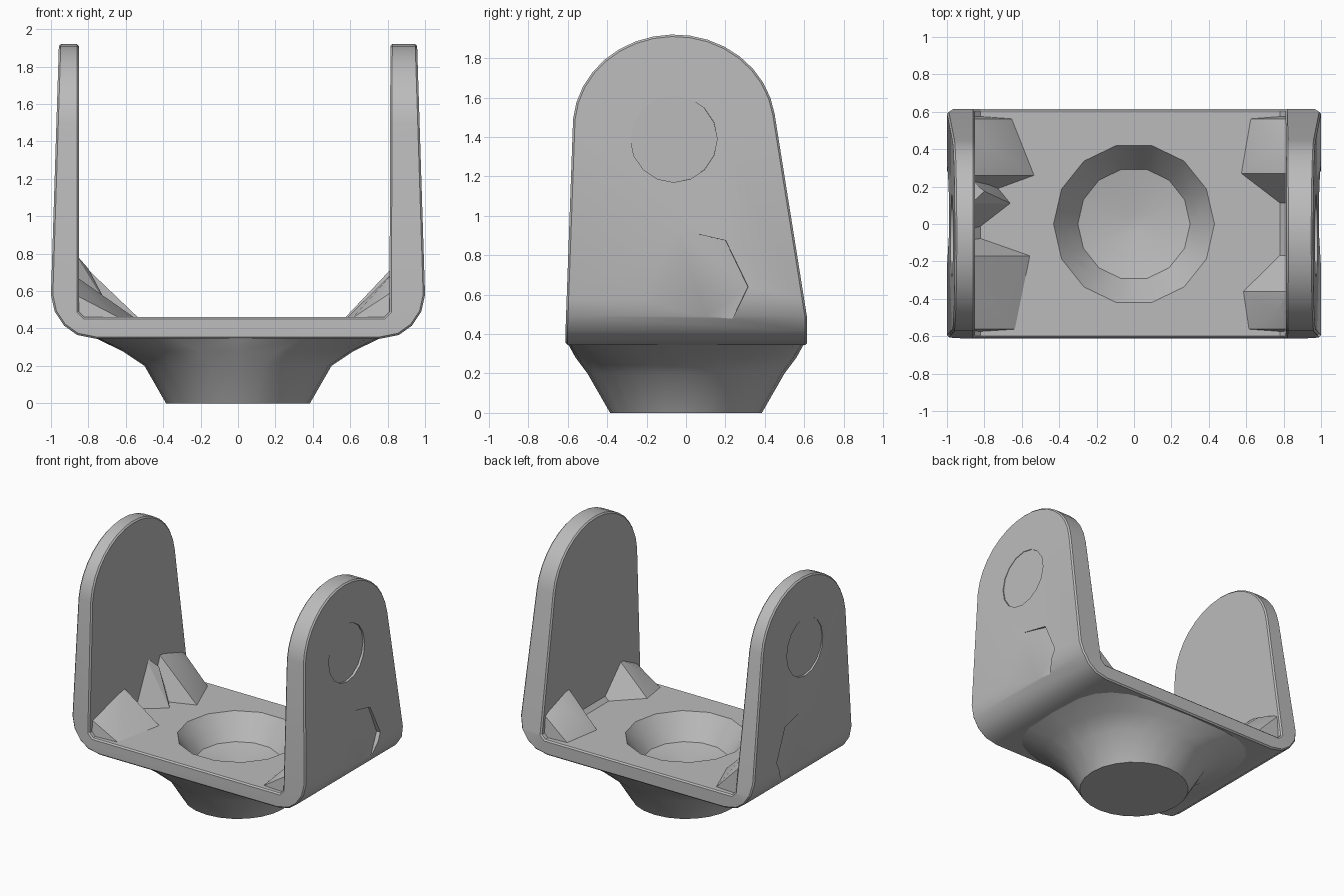
import bpy, bmesh, math
from mathutils import Matrix, Vector

if "Cube" in bpy.data.objects:
    bpy.data.objects.remove(bpy.data.objects["Cube"], do_unlink=True)

grey = bpy.data.materials.new("plain_grey")
grey.use_nodes = True
grey.diffuse_color = (0.5, 0.5, 0.5, 1)
for node in grey.node_tree.nodes:
    if node.type == 'BSDF_PRINCIPLED':
        node.inputs["Base Color"].default_value = (0.5, 0.5, 0.5, 1)


def finish(name, bm):
    bmesh.ops.recalc_face_normals(bm, faces=bm.faces)
    mesh = bpy.data.meshes.new(name)
    bm.to_mesh(mesh)
    bm.free()
    mesh.materials.append(grey)
    obj = bpy.data.objects.new(name, mesh)
    bpy.context.collection.objects.link(obj)
    return obj


def prism(name, outline, direction):
    """Extrude a closed outline of 3D points along a direction."""
    bm = bmesh.new()
    face = bm.faces.new([bm.verts.new(p) for p in outline])
    new = bmesh.ops.extrude_face_region(bm, geom=[face])["geom"]
    bmesh.ops.translate(bm, vec=direction,
                        verts=[g for g in new if isinstance(g, bmesh.types.BMVert)])
    return finish(name, bm)


def loft(name, rings):
    """Skin a stack of equal rings and cap both ends."""
    bm = bmesh.new()
    loops = [[bm.verts.new(p) for p in ring] for ring in rings]
    n = len(loops[0])
    for a, b in zip(loops, loops[1:]):
        for i in range(n):
            j = (i + 1) % n
            bm.faces.new((a[i], a[j], b[j], b[i]))
    bm.faces.new(loops[0])
    bm.faces.new(loops[-1])
    return finish(name, bm)


def hull(name, points):
    bm = bmesh.new()
    for p in points:
        bm.verts.new(p)
    bmesh.ops.convex_hull(bm, input=bm.verts)
    return finish(name, bm)


def apply(obj, kind, **settings):
    mod = obj.modifiers.new(kind.lower(), kind)
    for key, value in settings.items():
        setattr(mod, key, value)
    bpy.context.view_layer.objects.active = obj
    bpy.ops.object.modifier_apply(modifier=mod.name)


def cut(obj, cutter, operation='DIFFERENCE'):
    apply(obj, 'BOOLEAN', object=cutter, operation=operation, solver='EXACT')


def oval(rx, ry, z, sides, square=1.0):
    """Ring of points; square below 1 pushes it towards a rectangle."""
    ring = []
    for i in range(sides):
        a = 2 * math.pi * i / sides
        c, s = math.cos(a), math.sin(a)
        ring.append((rx * math.copysign(abs(c) ** square, c),
                     ry * math.copysign(abs(s) ** square, s), z))
    return ring


# U-shaped bracket: front profile trimmed by the rounded side profile
outer = [(0.955, 2), (1, 0.58), (0.98, 0.49), (0.93, 0.415), (0.86, 0.365), (0.76, 0.345)]
section = ([(-x, z) for x, z in outer] + outer[::-1]
           + [(0.815, 2), (0.81, 0.49), (0.78, 0.46), (-0.82, 0.46), (-0.85, 0.49), (-0.85, 2)])
bracket = prism("bracket", [(x, -0.8, z) for x, z in section], Vector((0, 1.6, 0)))

side = [(0.615, 0), (0.615, 0.48)]
for i in range(17):
    a = math.radians(8 + 167 * i / 16)
    side.append((-0.06 + 0.515 * math.cos(a), 1.45 + 0.47 * math.sin(a)))
side += [(-0.612, 0.4), (-0.612, 0)]
trim = prism("side_trim", [(-1.2, y, z) for y, z in side], Vector((2.4, 0, 0)))
cut(bracket, trim, 'INTERSECT')
apply(bracket, 'BEVEL', width=0.028, segments=1, limit_method='ANGLE',
      angle_limit=math.radians(60))

# Flared hub under the floor
hub = loft("hub", [oval(0.385, 0.385, 0, 24), oval(0.5, 0.5, 0.2, 24, 0.95),
                   oval(0.62, 0.56, 0.28, 24, 0.8), oval(0.77, 0.6, 0.352, 24, 0.55),
                   oval(0.75, 0.58, 0.38, 24, 0.55)])

# Bowl sunk through the floor into the hub
bowl = loft("bowl_cutter", [oval(0.435, 0.435, 0.5, 14), oval(0.43, 0.43, 0.46, 14),
                            oval(0.3, 0.3, 0.28, 14), oval(0.05, 0.05, 0.23, 14)])
cut(bracket, bowl)
cut(hub, bowl)
cutters = [trim, bowl]

# Shallow tilted dents on the outside of both arms
for s in (-1, 1):
    for y, z, x, radius, sides, tilt in ((-0.06, 1.39, 0.963, 0.22, 16, 0.02),
                                         (0.02, 0.64, 0.985, 0.3, 7, 0.06)):
        bm = bmesh.new()
        bmesh.ops.create_cone(bm, cap_ends=True, segments=sides,
                              radius1=radius, radius2=radius, depth=0.2)
        bmesh.ops.transform(bm, verts=bm.verts, matrix=(
            Matrix.Translation((s * (x + 0.1), y, z))
            @ Matrix.Rotation(s * tilt, 4, 'Z') @ Matrix.Rotation(math.pi / 2, 4, 'Y')))
        dent = finish("dent_cutter", bm)
        cut(bracket, dent)
        cutters.append(dent)
for cutter in cutters:
    bpy.data.objects.remove(cutter, do_unlink=True)

# Faceted corner gussets: side, near y, far y, ridge y, reach, far reach, height
parts = [bracket, hub]
for name, s, near, far, ridge, reach, far_reach, top in (
        ("left_back", 1, 0.06, 0.58, 0.27, 0.57, 0.62, 0.73),
        ("left_front", 1, -0.1, -0.58, -0.36, 0.58, 0.61, 0.7),
        ("right_back", -1, 0.13, 0.58, 0.26, 0.53, 0.65, 0.78),
        ("right_front", -1, -0.05, -0.58, -0.17, 0.55, 0.63, 0.68),
        ("right_middle", -1, -0.06, 0.24, 0.11, 0.66, 0.76, 0.8)):
    wall = 0.83 if s > 0 else 0.87
    end = far * 0.97
    parts.append(hull(name + "_gusset", [
        (s * wall, near, 0.44), (s * wall, far, 0.44), (s * wall, ridge, top),
        (s * wall, end, top - 0.1), (s * reach, ridge, 0.455), (s * far_reach, end, 0.455),
        (s * (wall - 0.07), (ridge + far) / 2, top - 0.08)]))

# Soft shading with crisp edges
bpy.ops.object.select_all(action='DESELECT')
for obj in parts:
    obj.select_set(True)
bpy.context.view_layer.objects.active = bracket
bpy.ops.object.shade_smooth_by_angle(angle=math.radians(30))
